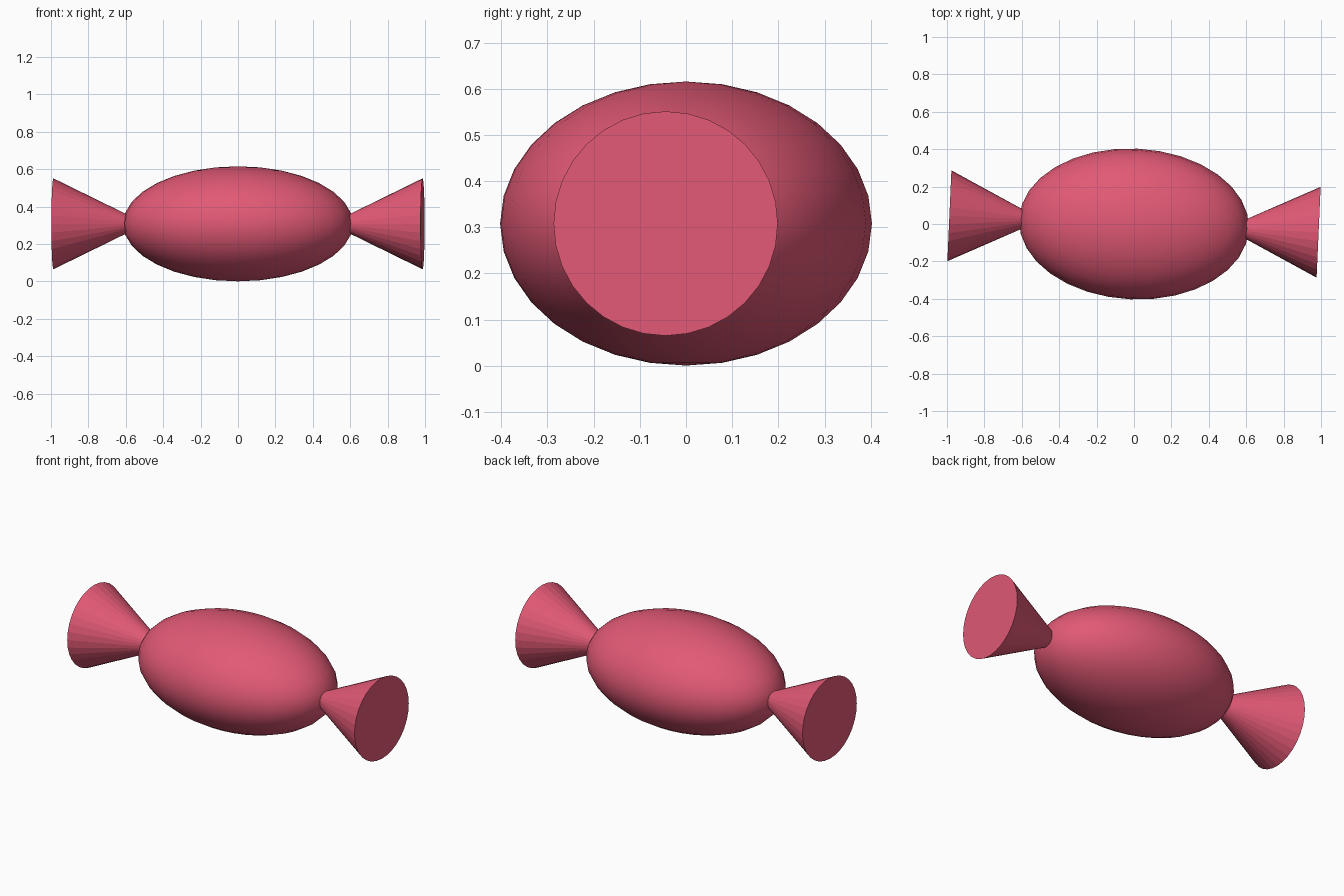
import bpy, math
from mathutils import Matrix

if "Cube" in bpy.data.objects:
    bpy.data.objects.remove(bpy.data.objects["Cube"])

CZ = 0.308                                  # height of the long axis
TURN = Matrix.Rotation(math.radians(-2.55), 4, 'Z')

pink = bpy.data.materials.new("candy pink")
pink.diffuse_color = (0.76, 0.1, 0.18, 1)
pink.use_nodes = True
pink.node_tree.nodes["Principled BSDF"].inputs["Base Color"].default_value = pink.diffuse_color


def finish(obj, name, local):
    obj.name = name
    obj.data.transform(TURN @ local)
    obj.location = (0, 0, CZ)
    obj.data.materials.append(pink)


# Rounded sweet in the middle
bpy.ops.mesh.primitive_uv_sphere_add(segments=32, ring_count=16, radius=1)
body = bpy.context.object
finish(body, "candy_body", Matrix.Diagonal((0.615, 0.403, 0.3075, 1)))
bpy.ops.object.shade_smooth()

# Flared wrapper twists at both ends, narrow end just inside the body
INNER, OUTER = 0.60, 0.988
for name, side in (("right_wrapper_twist", 1), ("left_wrapper_twist", -1)):
    bpy.ops.mesh.primitive_cone_add(vertices=32, radius1=0.053, radius2=0.243,
                                    depth=OUTER - INNER)
    local = (Matrix.Translation((side * (INNER + OUTER) / 2, 0, 0))
             @ Matrix.Rotation(side * math.pi / 2, 4, 'Y'))
    finish(bpy.context.object, name, local)
